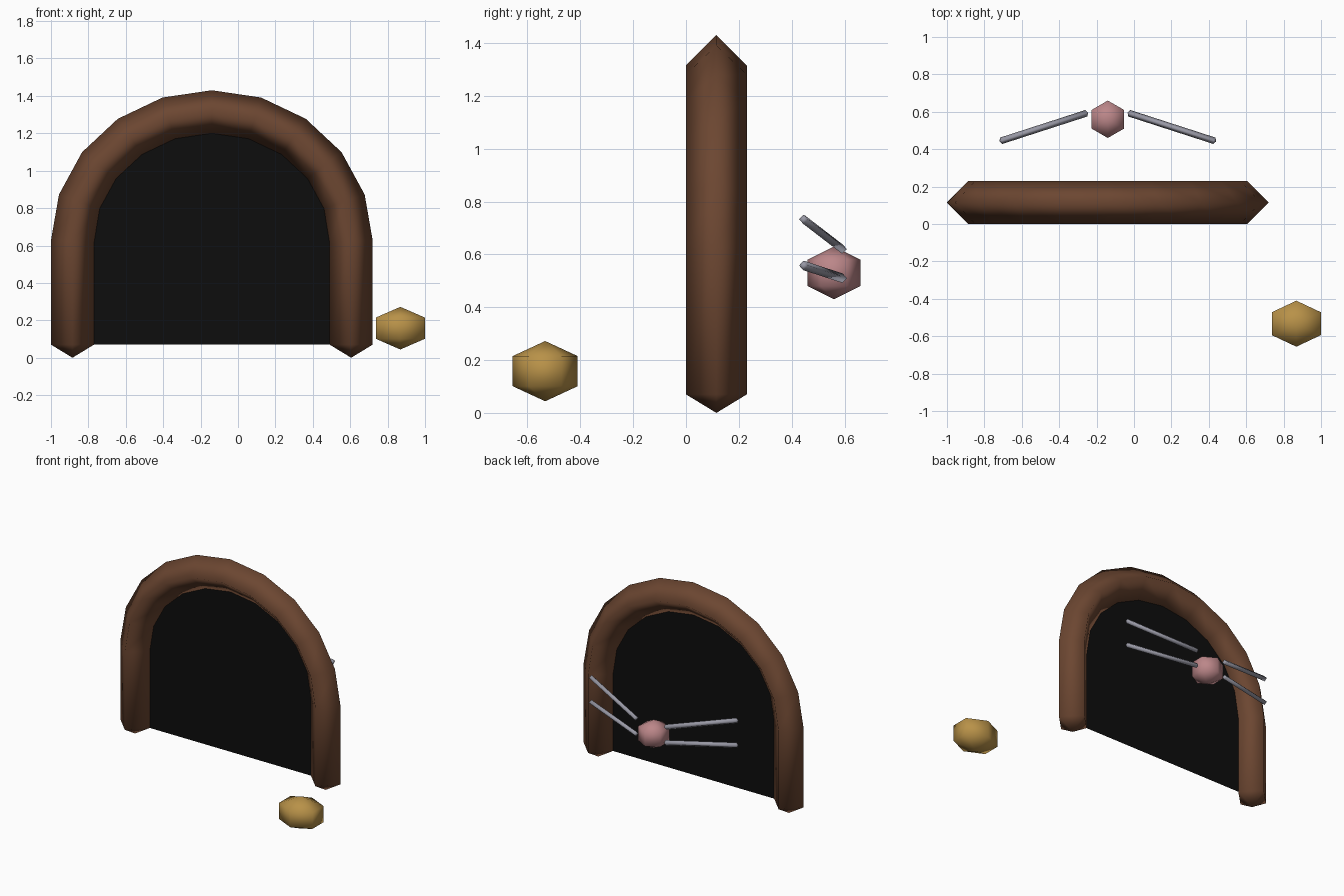
import bpy
import bmesh
from math import sin, cos, pi
from mathutils import Vector

if "Cube" in bpy.data.objects:
    bpy.data.objects.remove(bpy.data.objects["Cube"])


def material(name, r, g, b):
    m = bpy.data.materials.new(name)
    m.use_nodes = True
    m.diffuse_color = (r, g, b, 1)
    m.node_tree.nodes["Principled BSDF"].inputs["Base Color"].default_value = (r, g, b, 1)
    return m


brown = material("brown wood", 0.15, 0.062, 0.031)
black = material("black", 0.004, 0.004, 0.004)
gold = material("cheese gold", 0.48, 0.285, 0.065)
pink = material("pink", 0.5, 0.24, 0.25)
grey = material("grey", 0.32, 0.32, 0.38)


def finish(name, bm, mat):
    bmesh.ops.recalc_face_normals(bm, faces=bm.faces)
    mesh = bpy.data.meshes.new(name)
    bm.to_mesh(mesh)
    bm.free()
    mesh.materials.append(mat)
    mesh.polygons.foreach_set("use_smooth", [True] * len(mesh.polygons))
    obj = bpy.data.objects.new(name, mesh)
    bpy.context.collection.objects.link(obj)
    return obj


def loft(name, rings, tips, mat):
    """Skin a list of rings and close each end with a point."""
    bm = bmesh.new()
    loops = [[bm.verts.new(p) for p in ring] for ring in rings]
    n = len(loops[0])
    for a, b in zip(loops, loops[1:]):
        for i in range(n):
            j = (i + 1) % n
            bm.faces.new((a[i], a[j], b[j], b[i]))
    for loop, tip in ((loops[0], tips[0]), (loops[-1], tips[1])):
        v = bm.verts.new(tip)
        for i in range(n):
            bm.faces.new((loop[i], loop[(i + 1) % n], v))
    return finish(name, bm, mat)


def diamond(p, u, v, r):
    return [p + u * r, p + v * r, p - u * r, p - v * r]


def ball(name, centre, rx, ry, rz, mat):
    """Six-sided ball with two rings and two poles."""
    c = Vector(centre)
    rings = [[c + Vector((rx * sin(k * pi / 3), ry * cos(k * pi / 3), h * rz))
              for k in range(6)] for h in (-0.5, 0.5)]
    up = Vector((0, 0, rz))
    return loft(name, rings, (c - up, c + up), mat)


# Arched door frame: diamond section swept up, over and down
CX, CY, FOOT, SPRING = -0.14, 0.115, 0.07, 0.62
RX, RZ, TUBE = 0.745, 0.695, 0.115
Y = Vector((0, 1, 0))
path = [Vector((CX - RX, CY, FOOT))]
path += [Vector((CX - RX * cos(pi * i / 10), CY, SPRING + RZ * sin(pi * i / 10)))
         for i in range(11)]
path.append(Vector((CX + RX, CY, FOOT)))
rings = []
for i, p in enumerate(path):
    back = (p - path[max(i - 1, 0)]).normalized()
    ahead = (path[min(i + 1, len(path) - 1)] - p).normalized()
    outward = Y.cross((back + ahead).normalized())
    rings.append(diamond(p, outward, Y, TUBE))
drop = Vector((0, 0, -FOOT))
loft("door_frame", rings, (path[0] + drop, path[-1] + drop), brown)

# Dark opening filling the arch
bm = bmesh.new()
ix, iz = RX - TUBE + 0.003, RZ - TUBE + 0.003
outline = [(CX - ix, FOOT)]
outline += [(CX - ix * cos(pi * i / 24), SPRING + iz * sin(pi * i / 24)) for i in range(25)]
outline.append((CX + ix, FOOT))
bm.faces.new([bm.verts.new((x, CY, z)) for x, z in outline])
finish("dark_opening", bm, black)

# Cheese in front, nose behind
ball("cheese", (0.868, -0.533, 0.158), 0.151, 0.123, 0.114, gold)
ball("nose", (CX, 0.56, 0.53), 0.1, 0.1, 0.1, pink)

# Two whiskers on each side of the nose
for side, s in (("left", 1), ("right", -1)):
    for level, z_in, z_out in (("upper", 0.62, 0.733), ("lower", 0.51, 0.558)):
        a = Vector((CX + s * 0.115, 0.592, z_in))
        b = Vector((CX + s * 0.57, 0.445, z_out))
        d = (b - a).normalized()
        u = d.cross(Vector((0, 0, 1))).normalized()
        v = d.cross(u)
        loft("whisker_" + side + "_" + level,
             [diamond(a, u, v, 0.018), diamond(b, u, v, 0.018)],
             (a - d * 0.01, b + d * 0.01), grey)
